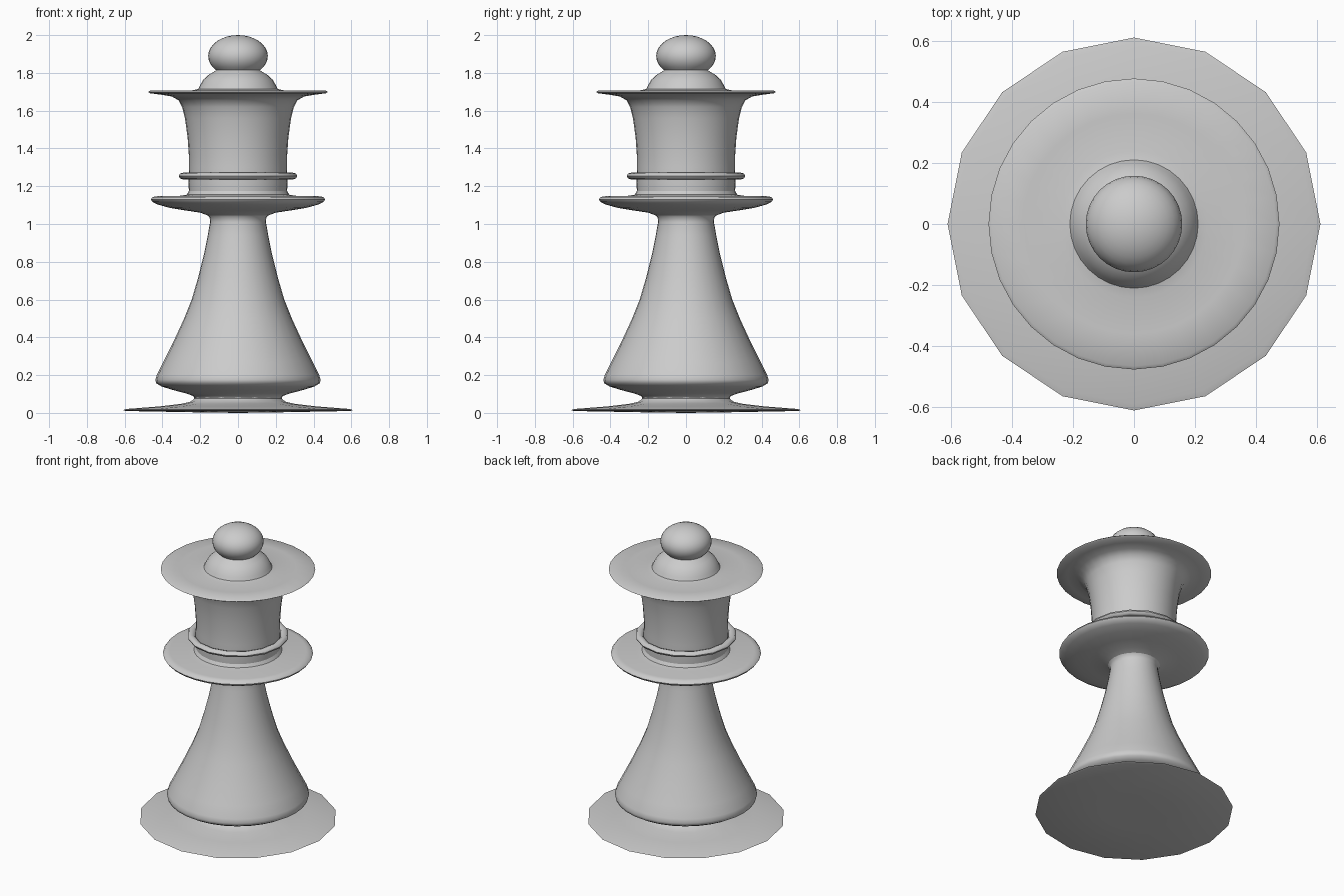
import bpy, bmesh, math


def lathe(name, profile, sides):
    """Spin a list of (radius, height) points around z."""
    bm = bmesh.new()
    verts = [bm.verts.new((r, 0, z)) for r, z in profile]
    edges = [bm.edges.new(pair) for pair in zip(verts, verts[1:])]
    bmesh.ops.spin(bm, geom=verts + edges, cent=(0, 0, 0), axis=(0, 0, 1),
                   angle=2 * math.pi, steps=sides, use_duplicate=False)
    bmesh.ops.remove_doubles(bm, verts=bm.verts, dist=0.0005)
    bmesh.ops.recalc_face_normals(bm, faces=bm.faces)
    mesh = bpy.data.meshes.new(name)
    bm.to_mesh(mesh)
    bm.free()
    obj = bpy.data.objects.new(name, mesh)
    bpy.context.collection.objects.link(obj)
    smooth(obj)
    return obj


def smooth(obj):
    bpy.ops.object.select_all(action='DESELECT')
    obj.select_set(True)
    bpy.context.view_layer.objects.active = obj
    bpy.ops.object.shade_smooth_by_angle(angle=math.radians(50))


# Sixteen-sided foot plate, thin at the rim
lathe("foot_plate", [
    (0, 0), (0.22, 0.003), (0.595, 0.01), (0.61, 0.015), (0.59, 0.021),
    (0.42, 0.034), (0.30, 0.048), (0.25, 0.06), (0.232, 0.075), (0.234, 0.085)], 16)

# Flared stem
lathe("stem", [
    (0.23, 0.078), (0.238, 0.09), (0.275, 0.103), (0.34, 0.12), (0.405, 0.14),
    (0.433, 0.157), (0.438, 0.175), (0.43, 0.20), (0.395, 0.27), (0.345, 0.37),
    (0.285, 0.50), (0.245, 0.60), (0.21, 0.72), (0.18, 0.84), (0.16, 0.94),
    (0.148, 1.01), (0.15, 1.035), (0.165, 1.05)], 32)

# Wide lower collar
lathe("collar", [
    (0.16, 1.045), (0.20, 1.06), (0.28, 1.072), (0.36, 1.085), (0.425, 1.103),
    (0.453, 1.117), (0.462, 1.13), (0.452, 1.143), (0.42, 1.148), (0.31, 1.149),
    (0.272, 1.155), (0.26, 1.175)], 32)

# Flared head with broad flat brim and a domed shoulder
lathe("head", [
    (0.26, 1.17), (0.262, 1.22), (0.26, 1.30), (0.26, 1.36), (0.267, 1.46),
    (0.281, 1.56), (0.296, 1.62), (0.315, 1.655), (0.35, 1.675), (0.41, 1.685),
    (0.465, 1.692), (0.476, 1.699), (0.465, 1.707), (0.36, 1.708), (0.24, 1.708),
    (0.21, 1.715), (0.20, 1.735), (0.183, 1.765), (0.155, 1.79), (0.125, 1.808),
    (0.115, 1.815)], 32)

# Thin ring above the collar
ring = [(0.29 + 0.024 * math.cos(i * math.pi / 4),
         1.254 + 0.018 * math.sin(i * math.pi / 4)) for i in range(9)]
lathe("ring", ring, 16)

# Ball finial, slightly flattened, open at its neck
start, end, steps = math.radians(-43), math.radians(90), 12
ball = []
for i in range(steps + 1):
    a = start + (end - start) * i / steps
    ball.append((0.158 * math.cos(a), 1.889 + 0.111 * math.sin(a)))
ball[-1] = (0, 2.0)
lathe("ball_finial", ball, 32)
